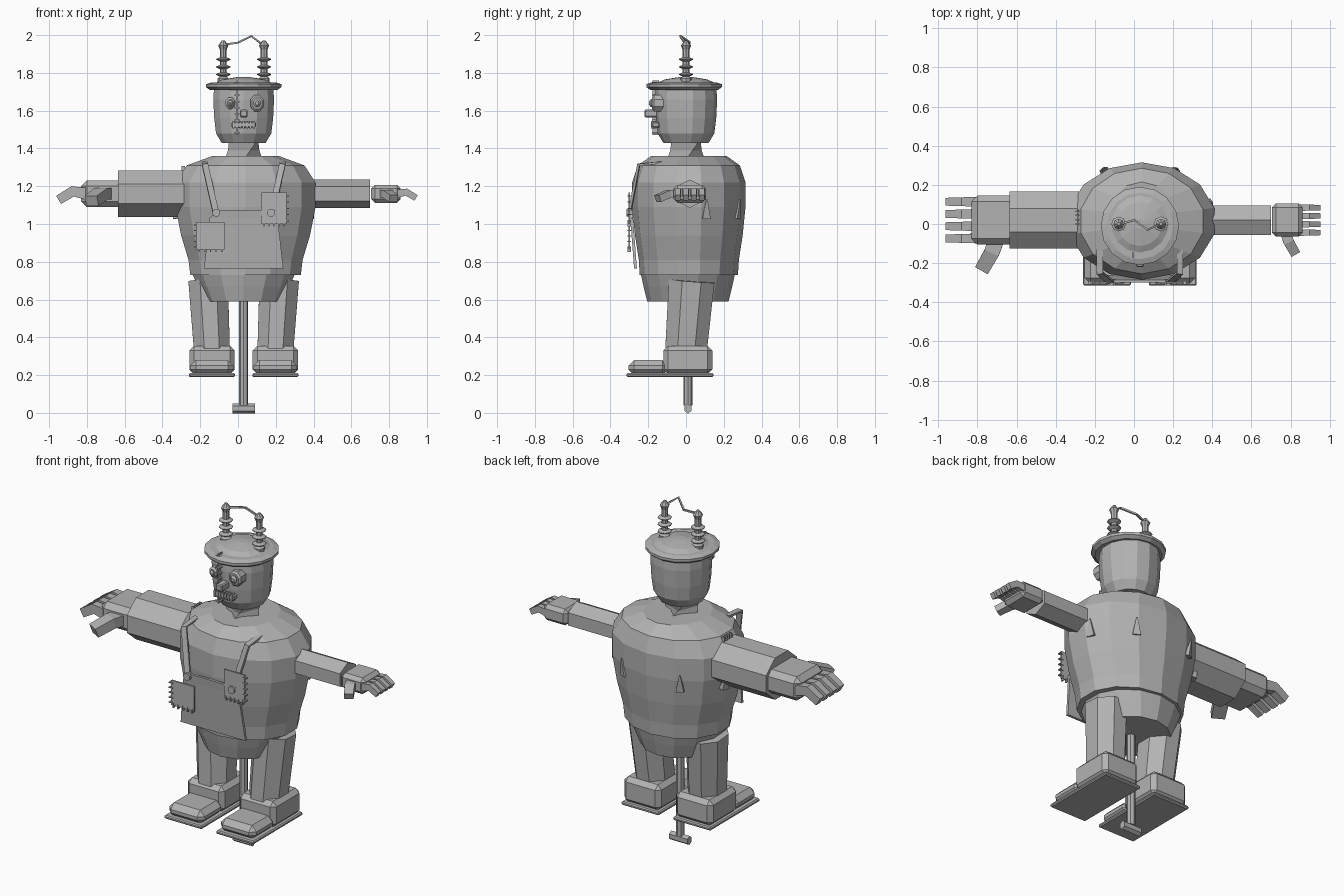
import bpy, bmesh
from math import sin, cos, pi, tau, radians
from mathutils import Vector

cube = bpy.data.objects.get("Cube")
if cube:
    bpy.data.objects.remove(cube)

colour = (.45, .45, .45, 1)
grey = bpy.data.materials.new("plain grey")
grey.use_nodes = True
grey.diffuse_color = colour
grey.node_tree.nodes["Principled BSDF"].inputs["Base Color"].default_value = colour

axis = .03       # middle of the body
shoulder = 1.16  # height of the arms
sides = (("right", -1), ("left", 1))


def finish(name, bm):
    bmesh.ops.recalc_face_normals(bm, faces=bm.faces)
    mesh = bpy.data.meshes.new(name)
    bm.to_mesh(mesh)
    bm.free()
    mesh.materials.append(grey)
    bpy.context.collection.objects.link(bpy.data.objects.new(name, mesh))


def loft(name, rings):
    """Skin equal-sized rings of points and cap both ends."""
    bm = bmesh.new()
    loops = [[bm.verts.new(point) for point in ring] for ring in rings]
    for low, high in zip(loops, loops[1:]):
        for i in range(len(low)):
            bm.faces.new((low[i - 1], low[i], high[i], high[i - 1]))
    bm.faces.new(loops[0])
    bm.faces.new(loops[-1])
    finish(name, bm)


def angles(count, offset=0):
    return [tau * (i + offset) / count for i in range(count)]


def turned(name, x, y, profile, count, depth=lambda r: r, twist=0):
    """Upright form from (height, radius) pairs; depth gives the y radius."""
    loft(name, [[(x + r * cos(t + twist * row), y + depth(r) * sin(t + twist * row), z)
                 for t in angles(count, count % 4 / 4)]
                for row, (z, r) in enumerate(profile)])


def disc(name, x, z, radius, height, back, front, bevel=0):
    """Eight-sided button facing the front."""
    layers = ((back, 1), (front + bevel, 1), (front, 1 - bevel / radius))
    loft(name, [[(x + radius * s * cos(t), y, z + height * s * sin(t)) for t in angles(8, .5)]
                for y, s in layers])


def box(name, centre, size, bevel=0):
    bm = bmesh.new()
    bmesh.ops.create_cube(bm, size=1)
    for v in bm.verts:
        v.co = [c + s * k for c, s, k in zip(centre, size, v.co)]
    if bevel:
        bmesh.ops.bevel(bm, geom=bm.edges[:], offset=bevel, segments=1, affect='EDGES')
    finish(name, bm)


def beam(name, path, width, depth, count=4, taper=1, flat=(0, 0, 1)):
    """Prism along a path, with its depth measured along flat."""
    path = [Vector(p) for p in path]
    last = len(path) - 1
    rings = []
    for i, point in enumerate(path):
        along = (path[min(i + 1, last)] - path[max(i - 1, 0)]).normalized()
        across = along.cross(Vector(flat)).normalized()
        up = across.cross(along)
        scale = (1 + (taper - 1) * i / last) / 2 / cos(pi / count)
        rings.append([point + scale * (across * width * cos(t) + up * depth * sin(t))
                      for t in angles(count, .5)])
    loft(name, rings)


# Torso, trousers and neck
def stout(r):
    return (r + .22) / 2

turned("torso", axis + .01, .015, [(.73, .3), (.81, .31), (.94, .35), (1.09, .38),
                                   (1.22, .38), (1.31, .32), (1.36, .18)], 14, stout)
turned("trousers", axis, .01, [(.74, .28), (.67, .25), (.59, .21)], 14, stout)
turned("twisted_neck", axis, 0, [(1.34, .1), (1.39, .09), (1.45, .11)], 4, twist=.4)

# Head and cap
turned("head", axis, 0, [(1.43, .12), (1.48, .15), (1.56, .16), (1.66, .165), (1.73, .16)], 14)
turned("cap_brim", axis, -.01, [(1.71, .18), (1.725, .2), (1.74, .2), (1.75, .17)], 16)
turned("cap_dome", axis, 0, [(1.73 + .05 * sin(t), .16 * cos(t))
                             for t in (0, pi / 8, pi / 4, pi * .45)], 14)

# Coil posts with rings and ball tips
for label, side in sides:
    x = axis + side * .108
    rows = [(1.73, .03), (1.77, .03)]
    for ring in range(3):
        z = 1.79 + ring * .04
        rows += [(z - .01, .018), (z, .038), (z + .004, .038), (z + .012, .018)]
    rows += [(1.92, .018)] + [(1.945 - .027 * cos(t), .027 * sin(t)) for t in (pi / 4, pi / 2, pi * .9)]
    turned(label + "_coil_post", x, 0, rows, 8)
beam("spark_wire", [(axis - .1, 0, 1.95), (axis - .03, .02, 1.96), (axis + .04, -.03, 1.995),
                    (axis + .1, 0, 1.95)], .01, .01)

# Face
for label, side in sides:
    x = axis + side * .071
    size = .033 + side * .006
    disc(label + "_eye", x, 1.64, size, size * 1.2, -.12, -.18, .01)
    disc(label + "_pupil", x, 1.64, size / 2, size * .6, -.16, -.195, .01)
box("nose", (axis, -.185, 1.585), (.04, .07, .04), .006)
box("mouth", (axis, -.16, 1.525), (.13, .04, .03), .006)
for i in range(-3, 4):
    box("tooth", (axis + i * .018, -.17, 1.525), (.01, .03, .04))
seam = axis - .035
box("face_seam", (seam, -.16, 1.615), (.006, .035, .29))
for i in range(-4, 5):
    box("seam_stitch", (seam, -.165, 1.615 + i * .033), (.028, .03, .007))


# Hands, drawn in units of palm width
def hand(label, side, wrist, size):
    def at(x, y, z):
        return Vector((wrist + side * size * x, .02 + size * y, shoulder + size * z))

    box(label + "_palm", at(.46, 0, 0), (size * .92, size, size * .56), size * .12)
    for i in range(4):
        y = .375 - i / 4
        beam(label + "_finger", [at(.8, y, 0), at(1.1, y, .05), at(1.4, y, -.13)],
             size * .2, size * .25, taper=.8)
    beam(label + "_thumb", [at(.4, -.35, 0), at(.5, -.65, 0), at(.7, -1, -.15)],
         size * .33, size * .25, taper=.9)


# Arms: the right one is heavy, the left one thin
beam("right_arm", [(-.2, .02, shoulder), (-.635, .02, shoulder)], .29, .245, 8)
beam("left_arm", [(.3, .02, shoulder), (.7, .02, shoulder)], .15, .13, 6)
hand("right", -1, -.6, .25)
hand("left", 1, .705, .17)

# Legs, boots and soles
for label, side in sides:
    x = axis + side * .168
    beam(label + "_leg", [(x, 0, .33), (x + side * .02, .03, .7)], .19, .22, 8, 1.1, (0, 1, 0))
    box(label + "_boot", (x, .01, .28), (.24, .26, .15), .025)
    box(label + "_toe_cap", (x, -.2, .24), (.23, .21, .08), .03)
    box(label + "_sole", (x, -.085, .2), (.245, .46, .02), .006)

# Stand rod with its cross handle
turned("stand_rod", axis, .01, [(.04, .024), (.7, .024)], 8)
beam("rod_handle", [(axis - .06, .01, .023), (axis + .06, .01, .023)], .036, .046, 6)

# Bib with straps and buttons
loft("bib", [[(axis - half, y, z), (axis + half, y, z), (axis + half, y + .015, z),
              (axis - half, y + .015, z)]
             for z, half, y in ((.765, .21, -.275), (1.03, .18, -.295), (1.075, .14, -.3))])
for label, side in sides:
    top, end = axis + side * .205, axis + side * .145
    beam(label + "_strap", [(top, -.13, 1.325), (top, -.25, 1.315), (end, -.3, 1.05)],
         .032, .014, flat=(0, -.6, .8))
    disc(label + "_button", end, 1.06, .022, .022, -.28, -.315)


# Stitched patches, sewn along the bottom and the outer edge
def patch(name, x, z, width, height, side):
    y = -.3
    box(name, (x, y, z), (width, .009, height))
    for i in range(-2, 3):
        box(name + "_stitch", (x + i * width / 5, y, z - height / 2), (.006, .018, .025))
        box(name + "_stitch", (x + side * width / 2, y, z + i * height / 5), (.025, .018, .006))


patch("side_patch", -.146, .937, .15, .145, -1)
patch("chest_patch", .19, 1.083, .133, .165, 1)
for i in range(4):
    box("shoulder_stitch", (-.29, i * .022, 1.28), (.018, .008, .055))

# Spikes on the back of the torso
for degrees in (18, 61, 119, 162):
    t = radians(degrees)
    out = Vector((cos(t), sin(t), 0))
    foot = Vector((axis + .36 * out.x, .015 + .28 * out.y, 1.03)) + out * .01
    beam("back_spike", [foot, foot + out * .02 + Vector((0, 0, .1))], .045, .03, taper=.15, flat=out)
